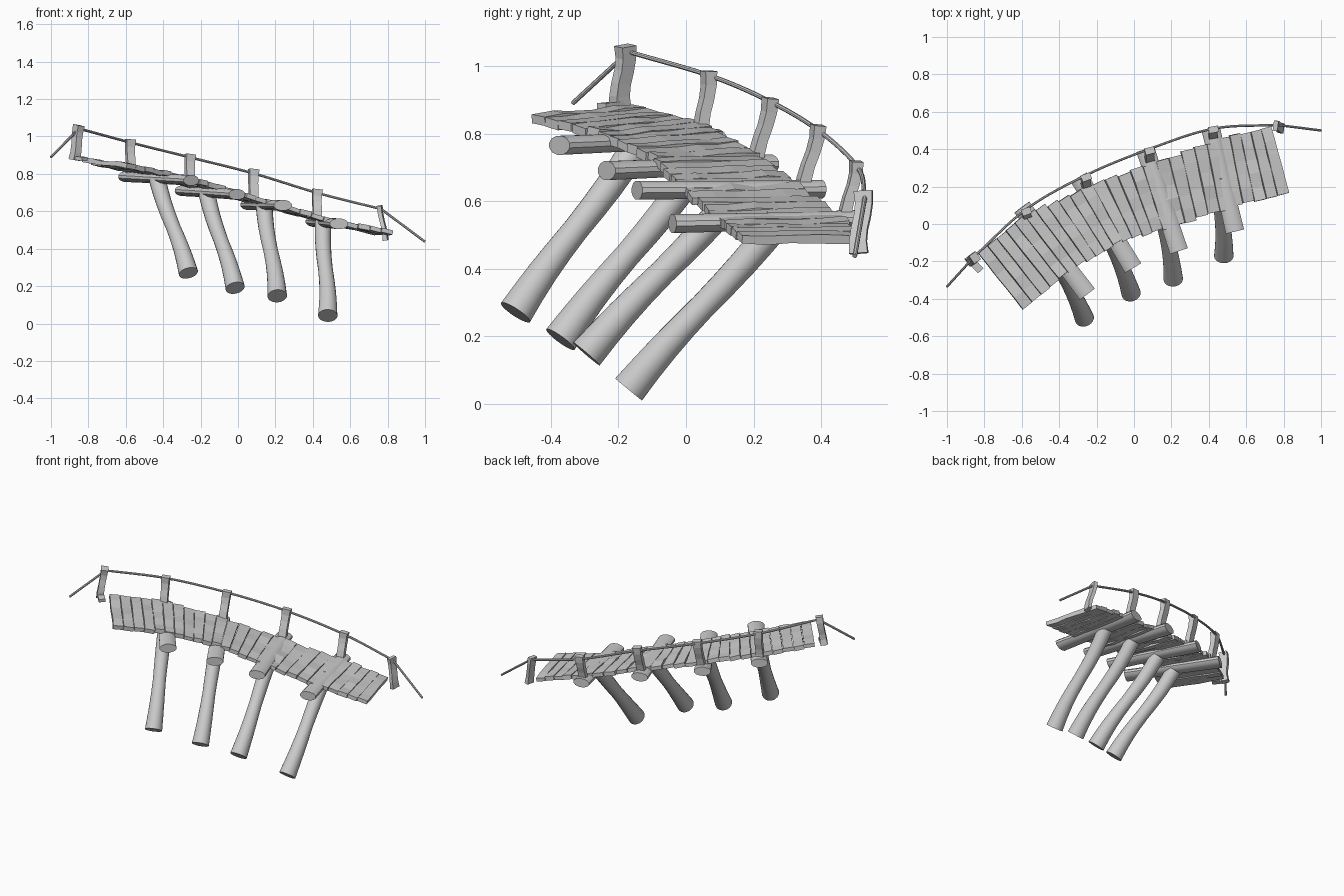
import bpy, bmesh, math, random
from mathutils import Vector

if "Cube" in bpy.data.objects:
    bpy.data.objects.remove(bpy.data.objects["Cube"])

random.seed(4)


def spline(pts, t):
    """Catmull-Rom point at t in 0..1 along a list of points."""
    p = [Vector(q) for q in pts]
    p = [2 * p[0] - p[1]] + p + [2 * p[-1] - p[-2]]
    n = len(p) - 3
    i = min(int(t * n), n - 1)
    u = t * n - i
    a, b, c, d = p[i:i + 4]
    return 0.5 * (2 * b + (c - a) * u + (2 * a - 5 * b + 4 * c - d) * u * u
                  + (3 * b - a - 3 * c + d) * u ** 3)


def loft(name, path, half_sizes, sides, up=(0, 0, 1), smooth=True):
    """Sweep an ellipse (or a rectangle for 4 sides) along a path."""
    path = [Vector(p) for p in path]
    bm = bmesh.new()
    rings = []
    for i, p in enumerate(path):
        d = (path[min(i + 1, len(path) - 1)] - path[max(i - 1, 0)]).normalized()
        side = d.cross(Vector(up)).normalized()
        top = side.cross(d)
        w, h = half_sizes[i]
        k = math.sqrt(2) if sides == 4 else 1
        ring = []
        for s in range(sides):
            a = 2 * math.pi * (s + 0.5) / sides
            ring.append(bm.verts.new(p + side * w * k * math.cos(a) + top * h * k * math.sin(a)))
        rings.append(ring)
    for r, q in zip(rings, rings[1:]):
        for s in range(sides):
            bm.faces.new((r[s], r[(s + 1) % sides], q[(s + 1) % sides], q[s]))
    bm.faces.new(rings[0])
    bm.faces.new(rings[-1])
    bmesh.ops.recalc_face_normals(bm, faces=bm.faces)
    me = bpy.data.meshes.new(name)
    bm.to_mesh(me)
    bm.free()
    ob = bpy.data.objects.new(name, me)
    bpy.context.collection.objects.link(ob)
    if smooth:
        bpy.ops.object.select_all(action='DESELECT')
        ob.select_set(True)
        bpy.context.view_layer.objects.active = ob
        bpy.ops.object.shade_smooth_by_angle(angle=math.radians(40))
    return ob


# Deck planks between the back and front edge curves
back = [(-.83, -.16, .885), (-.57, .045, .83), (-.26, .195, .75),
        (.09, .32, .662), (.44, .445, .57), (.735, .525, .498)]
front = [(-.59, -.46, .86), (-.34, -.255, .805), (-.09, -.105, .738),
         (.19, -.02, .655), (.51, .085, .56), (.83, .17, .497)]
N = 26
for i in range(N):
    t = (i + 0.5) / N
    b, f = spline(back, t), spline(front, t)
    nb = (spline(back, (i + 1) / N) - spline(back, i / N))
    nf = (spline(front, (i + 1) / N) - spline(front, i / N))
    cross = (f - b).normalized()
    up = cross.cross(nb + nf).normalized()
    if up.z < 0:
        up = -up
    e = random.uniform(-.008, .008)
    b, f = b + cross * e, f + cross * e
    path, size = [], []
    for k in range(6):
        u = k / 5
        p = b.lerp(f, u) - up * (0.013 + random.uniform(-.004, .004))
        path.append(p)
        width = nb.lerp(nf, u)
        width = (width - cross * width.dot(cross)).length
        size.append((width * random.uniform(.46, .495), random.uniform(.011, .014)))
    tilt = up + (nb + nf).normalized() * random.uniform(-.06, .06)
    loft(f"deck_plank_{i + 1}", path, size, 4, tilt, smooth=False)

# Cross beams: front end, back end
beams = [((-.25, -.375, .765), (-.60, .09, .785)),
         ((-.005, -.235, .69), (-.295, .25, .71)),
         ((.24, -.145, .632), (.06, .40, .635)),
         ((.54, -.04, .533), (.41, .51, .545))]
for i, (a, b) in enumerate(beams):
    a, b = Vector(a), Vector(b)
    path = [a.lerp(b, k / 4) for k in range(5)]
    loft(f"cross_beam_{i + 1}", path,
         [(.052, .029), (.05, .028), (.048, .027), (.05, .028), (.052, .029)], 12)

# Leaning support columns, flared at the foot
columns = [((-.265, -.505, .27), (-.43, -.145, .765)),
           ((-.015, -.372, .19), (-.165, .025, .69)),
           ((.21, -.295, .147), (.14, .155, .63)),
           ((.48, -.17, .042), (.455, .275, .54))]
for i, (a, b) in enumerate(columns):
    a, b = Vector(a), Vector(b)
    path, size = [], []
    for k in range(9):
        u = k / 8
        path.append(a.lerp(b, u) + Vector((.006, -.006, 0)) * math.sin(2 * math.pi * u))
        r = .039 + .013 * max(0, 1 - 2 * u) ** 1.3 + .006 * max(0, 2 * u - 1)
        size.append((r, r))
    loft(f"support_column_{i + 1}", path, size, 20)

# Bent handrail posts along the back edge: bottom, top, half width, half depth
posts = [((-.875, -.195, .875), (-.85, -.18, 1.06), .019, .022),
         ((-.575, .045, .78), (-.575, .067, .985), .022, .016),
         ((-.26, .205, .70), (-.255, .25, .905), .023, .016),
         ((.08, .345, .625), (.085, .392, .825), .023, .016),
         ((.42, .47, .535), (.425, .505, .718), .023, .015),
         ((.79, .512, .445), (.757, .525, .63), .011, .024)]
for i, (a, b, w, h) in enumerate(posts):
    a, b = Vector(a), Vector(b)
    path, size = [], []
    for k in range(6):
        u = k / 5
        bend = .005 * math.sin(2 * math.pi * u)
        path.append(a.lerp(b, u) + Vector((bend * .5, -bend, 0)))
        s = 1 + .15 * (2 * u - 1) ** 2
        size.append((w * s, h * s))
    ang = math.radians((35, 20, 20, 15, 10, -8)[i])
    loft(f"rail_post_{i + 1}", path, size, 4, (-math.sin(ang), math.cos(ang), 0), smooth=False)

# Small bracket at the foot of the first post
loft("post_bracket", [(-.885, -.18, .887), (-.82, -.25, .88)], [(.02, .01)] * 2, 4, smooth=False)

# Rope handrail through the post tops, hanging to the ground at both ends
rail = [(-1.0, -.335, .89), (-.85, -.17, 1.042), (-.575, .08, .968), (-.255, .262, .888),
        (.085, .402, .802), (.425, .51, .698), (.765, .53, .612), (1.0, .50, .437)]
main = [spline(rail[1:7], k / 40) for k in range(41)]
path = [Vector(rail[0])] + main + [Vector(rail[7])]
loft("rope_rail", path, [(.007, .007)] * len(path), 8)
